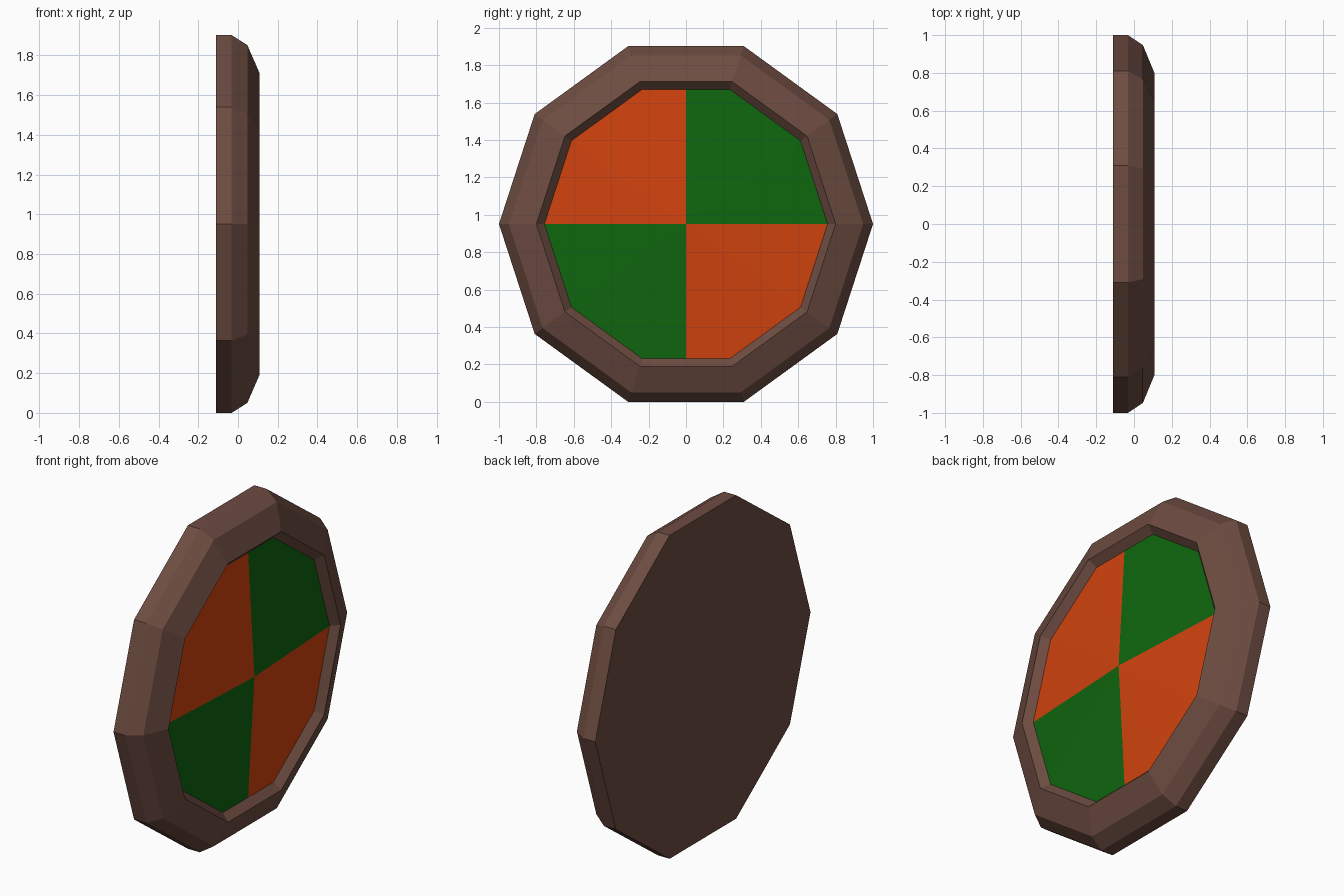
import bpy, bmesh, math

if "Cube" in bpy.data.objects:
    bpy.data.objects.remove(bpy.data.objects["Cube"])

SIDES = 10
CENTRE_Z = math.sin(math.radians(72))  # flat edge rests on the ground


def material(name, rgb):
    def lin(c):
        c /= 255
        return c / 12.92 if c <= 0.04045 else ((c + 0.055) / 1.055) ** 2.4
    m = bpy.data.materials.new(name)
    m.diffuse_color = (*[lin(c) for c in rgb], 1)
    m.use_nodes = True
    m.node_tree.nodes["Principled BSDF"].inputs["Base Color"].default_value = m.diffuse_color
    return m


def make_object(name, bm, mats):
    bmesh.ops.recalc_face_normals(bm, faces=bm.faces)
    me = bpy.data.meshes.new(name)
    bm.to_mesh(me)
    bm.free()
    for m in mats:
        me.materials.append(m)
    ob = bpy.data.objects.new(name, me)
    bpy.context.collection.objects.link(ob)
    return ob


def ring(bm, x, r):
    return [bm.verts.new((x, r * math.cos(2 * math.pi * i / SIDES),
                          CENTRE_Z + r * math.sin(2 * math.pi * i / SIDES)))
            for i in range(SIDES)]


brown = material("brown wood", (109, 76, 65))
orange = material("orange paint", (210, 67, 14))
green = material("green paint", (15, 102, 15))

# Frame: stepped ten-sided rim with a closed back
profile = [(-0.11, 1.0), (-0.032, 1.0), (0.047, 0.947), (0.108, 0.8), (0.066, 0.757)]
bm = bmesh.new()
rings = [ring(bm, x, r) for x, r in profile]
bm.faces.new(rings[0])
for a, b in zip(rings, rings[1:]):
    for i in range(SIDES):
        j = (i + 1) % SIDES
        bm.faces.new((a[i], a[j], b[j], b[i]))
bm.faces.new(rings[-1])
# the closing face lies under the painted panel; drop it
bm.faces.ensure_lookup_table()
bmesh.ops.delete(bm, geom=[bm.faces[-1]], context='FACES_ONLY')
make_object("frame", bm, [brown])

# Panel: shallow cone, cut along the vertical centre line, painted in quarters
bm = bmesh.new()
edge = ring(bm, 0.066, 0.757)
tip = bm.verts.new((0.107, 0, CENTRE_Z))
for i in range(SIDES):
    bm.faces.new((edge[i], edge[(i + 1) % SIDES], tip))
bmesh.ops.bisect_plane(bm, geom=bm.verts[:] + bm.edges[:] + bm.faces[:],
                       plane_co=(0, 0, 0), plane_no=(0, 1, 0))
for f in bm.faces:
    c = f.calc_center_median()
    f.material_index = 1 if c.y * (c.z - CENTRE_Z) > 0 else 0
    f.normal_update()
panel = make_object("painted_panel", bm, [orange, green])
# open surface: make sure it faces outward
if panel.data.polygons[0].normal.x < 0:
    panel.data.flip_normals()
